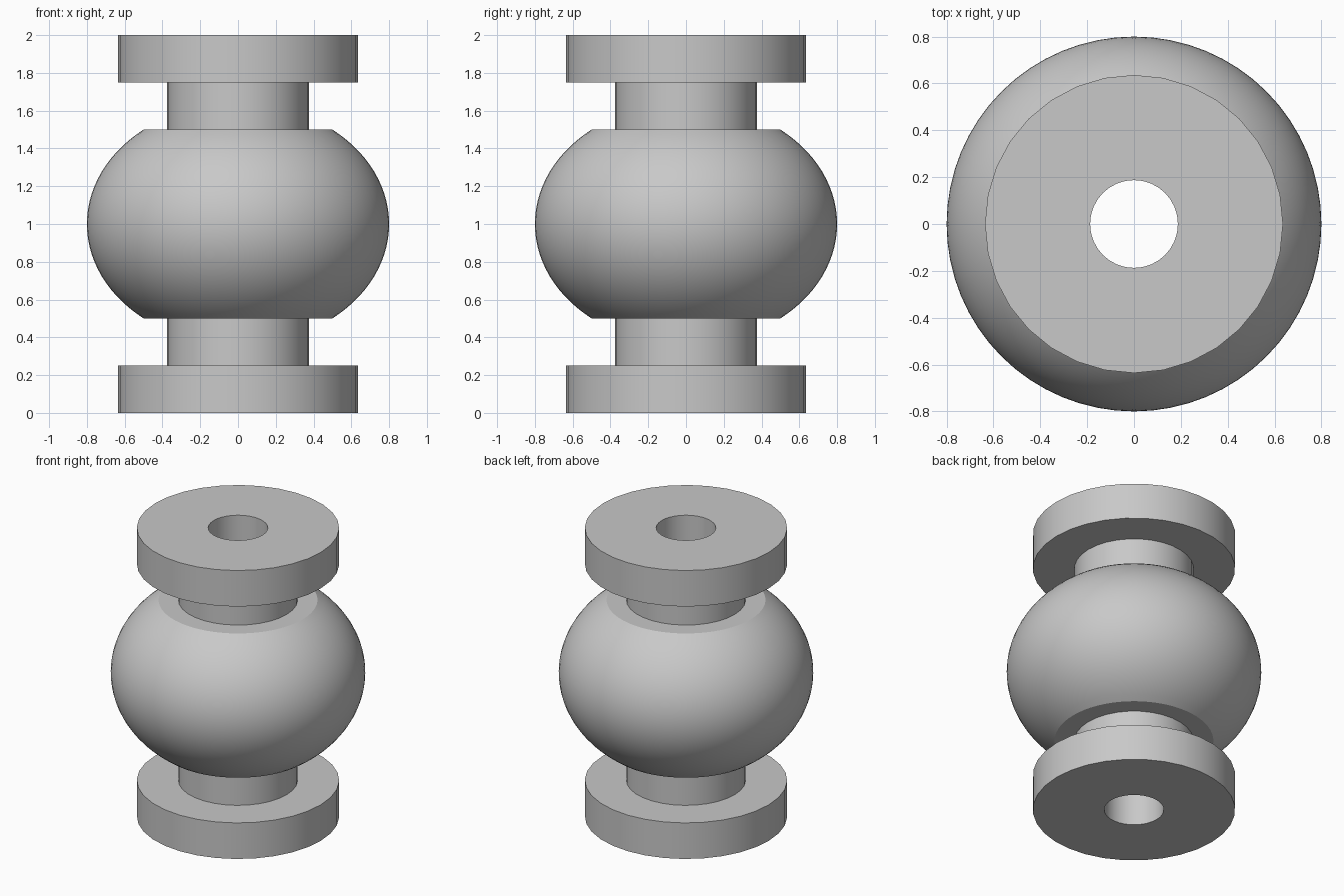
import bpy
import bmesh
import math

if "Cube" in bpy.data.objects:
    bpy.data.objects.remove(bpy.data.objects["Cube"], do_unlink=True)

# Single matte grey finish
grey = bpy.data.materials.new("plain_grey")
grey.use_nodes = True
COLOUR = (0.58, 0.58, 0.58, 1)
grey.diffuse_color = COLOUR
grey.node_tree.nodes["Principled BSDF"].inputs["Base Color"].default_value = COLOUR

HEIGHT = 2.0
BORE, NECK, FLANGE, BALL = 0.1875, 0.375, 0.636, 0.8
FLANGE_TOP, BALL_BOTTOM = 0.25, 0.5


def lathe(name, profile, sides):
    """Revolve (radius, z) points around z; an upward profile faces outward."""
    bm = bmesh.new()
    rings = []
    for r, z in profile:
        angles = [math.tau * k / sides for k in range(sides)]
        rings.append([bm.verts.new((r * math.cos(a), r * math.sin(a), z)) for a in angles])
    for low, high in zip(rings, rings[1:]):
        for k in range(sides):
            n = (k + 1) % sides
            bm.faces.new((low[k], low[n], high[n], high[k]))
    mesh = bpy.data.meshes.new(name)
    bm.to_mesh(mesh)
    bm.free()
    mesh.materials.append(grey)
    obj = bpy.data.objects.new(name, mesh)
    bpy.context.collection.objects.link(obj)
    bpy.ops.object.select_all(action="DESELECT")
    obj.select_set(True)
    bpy.context.view_layer.objects.active = obj
    bpy.ops.object.shade_smooth_by_angle(angle=math.radians(30))


def flipped(profile):
    """Mirror a profile about mid height, keeping it facing outward."""
    return [(r, HEIGHT - z) for r, z in reversed(profile)]


# End flanges and the necks joining them to the ball
flange = [(BORE, 0), (FLANGE, 0), (FLANGE, FLANGE_TOP), (NECK, FLANGE_TOP)]
neck = [(NECK, FLANGE_TOP), (NECK, BALL_BOTTOM)]
for part, profile in (("flange", flange), ("neck", neck)):
    lathe("lower_" + part, profile, 32)
    lathe("upper_" + part, flipped(profile), 32)

# Flattened ball, cut level at top and bottom
half = HEIGHT / 2 - BALL_BOTTOM
squash = 0.8
limit = math.asin(half / (BALL * squash))
steps = 28
arc = []
for i in range(steps + 1):
    t = limit * (2 * i / steps - 1)
    arc.append((BALL * math.cos(t), HEIGHT / 2 + BALL * squash * math.sin(t)))
inner = NECK - 0.015
lathe("ball", [(inner, BALL_BOTTOM)] + arc + [(inner, HEIGHT - BALL_BOTTOM)], 64)

# Straight hole through the whole length
lathe("bore", [(BORE, HEIGHT), (BORE, 0)], 32)
